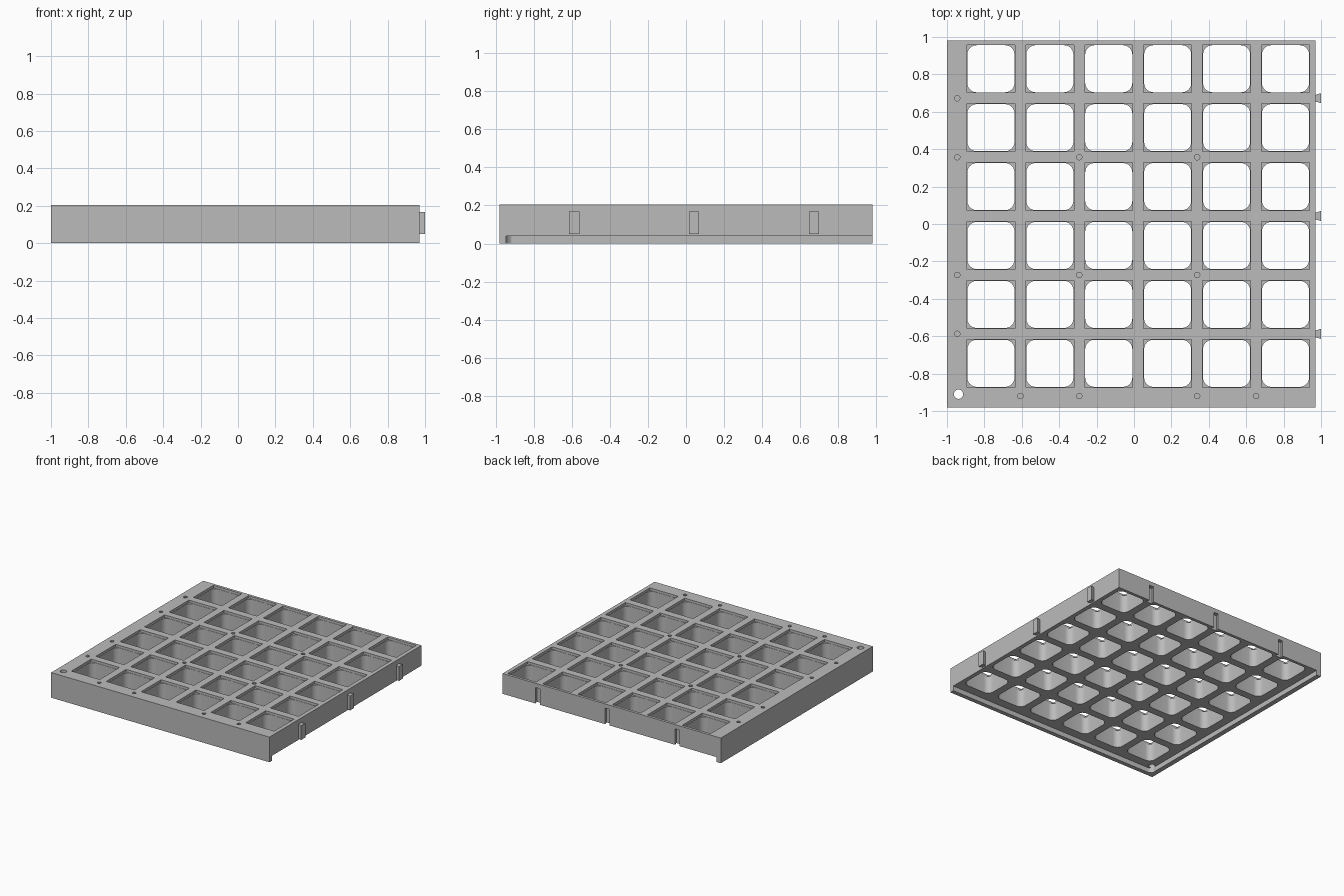
import bpy, bmesh, math

if "Cube" in bpy.data.objects:
    bpy.data.objects.remove(bpy.data.objects["Cube"], do_unlink=True)

PITCH = 0.315
COLS = [-0.765 + PITCH * i for i in range(6)]
ROWS = [-0.745 + PITCH * i for i in range(6)]
TOP, FLOOR = 0.205, 0.04

grey = bpy.data.materials.new("matte grey")
grey.use_nodes = True
grey.diffuse_color = (0.5, 0.5, 0.5, 1)
bsdf = grey.node_tree.nodes["Principled BSDF"]
bsdf.inputs["Base Color"].default_value = (0.5, 0.5, 0.5, 1)


def prism(bm, outline, z0, z1):
    """Extrude a counter-clockwise outline from z0 to z1."""
    face = bm.faces.new([bm.verts.new((x, y, z0)) for x, y in outline])
    out = bmesh.ops.extrude_face_region(bm, geom=[face])["geom"]
    for v in out:
        if isinstance(v, bmesh.types.BMVert):
            v.co.z = z1


def make(name, outlines, z0, z1):
    bm = bmesh.new()
    for outline in outlines:
        prism(bm, outline, z0, z1)
    bmesh.ops.recalc_face_normals(bm, faces=bm.faces)
    mesh = bpy.data.meshes.new(name)
    bm.to_mesh(mesh)
    bm.free()
    mesh.materials.append(grey)
    obj = bpy.data.objects.new(name, mesh)
    bpy.context.collection.objects.link(obj)
    return obj


def rect(x0, y0, x1, y1):
    return [(x0, y0), (x1, y0), (x1, y1), (x0, y1)]


def arc(cx, cy, r, start, sweep, n):
    angles = [math.radians(start + sweep * i / n) for i in range(n + 1)]
    return [(cx + r * math.cos(a), cy + r * math.sin(a)) for a in angles]


def circle(cx, cy, r, n):
    return arc(cx, cy, r, 0, 360, n)[:-1]


def rounded_square(cx, cy, half, r):
    h = half - r
    corners = [(h, h), (-h, h), (-h, -h), (h, -h)]
    return [p for i, (x, y) in enumerate(corners)
            for p in arc(cx + x, cy + y, r, 90 * i, 90, 6)]


def cut(target, cutter):
    cutter.hide_render = True
    mod = target.modifiers.new("cut", "BOOLEAN")
    mod.operation = "DIFFERENCE"
    mod.solver = "EXACT"
    mod.object = cutter
    bpy.context.view_layer.objects.active = target
    bpy.ops.object.modifier_apply(modifier=mod.name)
    bpy.data.objects.remove(cutter, do_unlink=True)


# Tray body, with a lip left hanging under the left and front edges
tray = make("tray", [rect(-1, -0.98, 0.97, 0.98)], 0, TOP)
underside = arc(-0.925, -0.91, 0.035, 180, 90, 6) + [(1.1, -0.945), (1.1, 1.1), (-0.96, 1.1)]
cut(tray, make("underside_cutter", [underside], -0.1, FLOOR))

# Pockets: rounded through openings with sharp square mouths
cells = [(x, y) for x in COLS for y in ROWS]
cut(tray, make("pocket_cutter", [rounded_square(x, y, 0.126, 0.05) for x, y in cells], -0.1, 0.3))
cut(tray, make("mouth_cutter", [rect(x - 0.128, y - 0.128, x + 0.128, y + 0.128)
                                for x, y in cells], TOP - 0.02, 0.3))

# Small blind pin holes and one through hole in the corner
mid_x = [COLS[1] + PITCH / 2, COLS[3] + PITCH / 2]
mid_y = [ROWS[1] + PITCH / 2, ROWS[3] + PITCH / 2]
end_x = [COLS[0] + PITCH / 2, COLS[4] + PITCH / 2]
end_y = [ROWS[0] + PITCH / 2, ROWS[4] + PITCH / 2]
pins = [(x, y) for x in mid_x + [-0.945] for y in mid_y]
pins += [(-0.945, y) for y in end_y]
pins += [(x, -0.92) for x in mid_x + end_x]
cut(tray, make("pin_cutter", [circle(x, y, 0.015, 10) for x, y in pins], TOP - 0.05, 0.3))
cut(tray, make("corner_hole_cutter", [circle(-0.938, -0.91, 0.025, 20)], -0.1, 0.3))

# Dovetail slots in the back wall
slots = []
for i in (0, 2, 4):
    x = COLS[i] + PITCH / 2
    slots.append([(x - 0.03, 0.949), (x + 0.03, 0.949), (x + 0.02, 0.981), (x - 0.02, 0.981)])
cut(tray, make("slot_cutter", slots, -0.1, 0.17))

# Dovetail tabs on the side wall
for i, place in ((0, "front"), (2, "middle"), (4, "back")):
    y = ROWS[i] + PITCH / 2
    tab = [(0.968, y - 0.017), (1, y - 0.027), (1, y + 0.027), (0.968, y + 0.017)]
    make(place + "_tab", [tab], 0.05, 0.167)

# Smooth the rounded pocket corners only
bpy.ops.object.select_all(action="DESELECT")
tray.select_set(True)
bpy.context.view_layer.objects.active = tray
bpy.ops.object.shade_smooth_by_angle(angle=math.radians(25))
